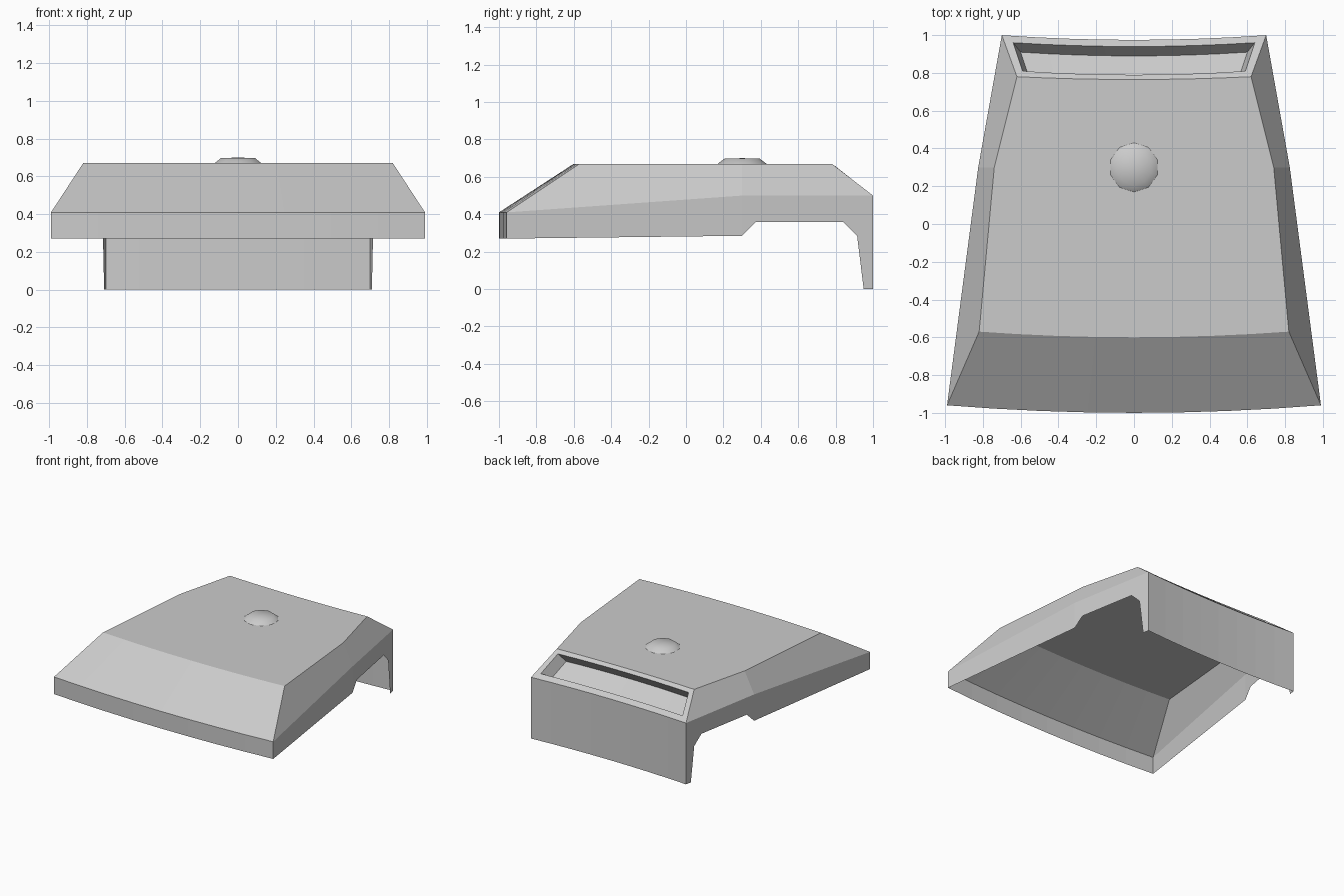
import bpy, bmesh, math

if "Cube" in bpy.data.objects:
    bpy.data.objects.remove(bpy.data.objects["Cube"])

N = 8  # segments across the curved front and back


def row(half, y_mid, y_end, z):
    """Bowed row of points across the width."""
    us = [2 * i / N - 1 for i in range(N + 1)]
    return [(half * u, y_mid + (y_end - y_mid) * u * u, z) for u in us]


def make_object(name, bm):
    mesh = bpy.data.meshes.new(name)
    bm.to_mesh(mesh)
    bm.free()
    ob = bpy.data.objects.new(name, mesh)
    bpy.context.collection.objects.link(ob)
    return ob


def side_x(y):
    """Half width of the side skirt at depth y."""
    if y < 0.3:
        return 0.99 + (0.825 - 0.99) * (y + 0.96) / 1.26
    return 0.825 + (0.70 - 0.825) * (y - 0.3) / 0.7


bm = bmesh.new()


def face(points):
    bm.faces.new([bm.verts.new(p) for p in points])


def strip(a, b):
    for i in range(N):
        face([a[i], a[i + 1], b[i + 1], b[i]])


# Rows from the front lip over the top to the bottom of the back apron
front_low = row(0.99, -1.0, -0.96, 0.27)
front_high = row(0.99, -1.0, -0.96, 0.41)
top_front = row(0.82, -0.60, -0.57, 0.67)
top_mid = row(0.74, 0.30, 0.30, 0.67)
top_back = row(0.62, 0.765, 0.78, 0.67)
back_high = row(0.70, 0.975, 1.0, 0.50)
back_low = row(0.70, 0.975, 1.0, 0.0)

# Slot opening and recessed floor
slot_low = row(0.59, 0.79, 0.81, 0.648)
slot_high = row(0.64, 0.94, 0.96, 0.53)
floor_low = row(0.55, 0.74, 0.76, 0.578)
floor_high = row(0.60, 0.89, 0.91, 0.46)

loft = [front_low, front_high, top_front, top_mid, top_back,
        slot_low, floor_low, floor_high, slot_high, back_high, back_low]
for a, b in zip(loft, loft[1:]):
    strip(a, b)

# Sides: slot ends, bevelled flanks and skirts with the rear notch
for e, s in ((0, -1), (N, 1)):
    def sk(y, z):
        return (s * side_x(y), y, z)
    face([top_back[e], slot_low[e], slot_high[e], back_high[e]])
    face([slot_low[e], floor_low[e], floor_high[e], slot_high[e]])
    mid = sk(0.3, 0.5)
    face([front_high[e], top_front[e], top_mid[e], mid])
    face([mid, top_mid[e], top_back[e], back_high[e]])
    face([front_low[e], front_high[e], mid, sk(0.3, 0.285)])
    face([mid, sk(0.3, 0.285), sk(0.375, 0.36), sk(0.84, 0.36),
          sk(0.915, 0.285), sk(0.95, 0.0), back_low[e], back_high[e]])

bmesh.ops.remove_doubles(bm, verts=bm.verts, dist=0.0005)
bmesh.ops.recalc_face_normals(bm, faces=bm.faces)
bm.normal_update()
top_face = max(bm.faces, key=lambda f: f.calc_center_median().z)
if top_face.normal.z < 0:
    bmesh.ops.reverse_faces(bm, faces=bm.faces)
make_object("cover_shell", bm)

# Low round button on the top
bm = bmesh.new()
rings = []
for r, z in ((0.133, 0.668), (0.095, 0.697)):
    rings.append([bm.verts.new((r * math.cos(math.tau * (i + 0.5) / 10),
                                0.3 + r * math.sin(math.tau * (i + 0.5) / 10), z))
                  for i in range(10)])
cap = bm.verts.new((0, 0.3, 0.70))
for i in range(10):
    j = (i + 1) % 10
    bm.faces.new([rings[0][i], rings[0][j], rings[1][j], rings[1][i]])
    bm.faces.new([rings[1][i], rings[1][j], cap])
for f in bm.faces:
    f.smooth = True
make_object("top_button", bm)
